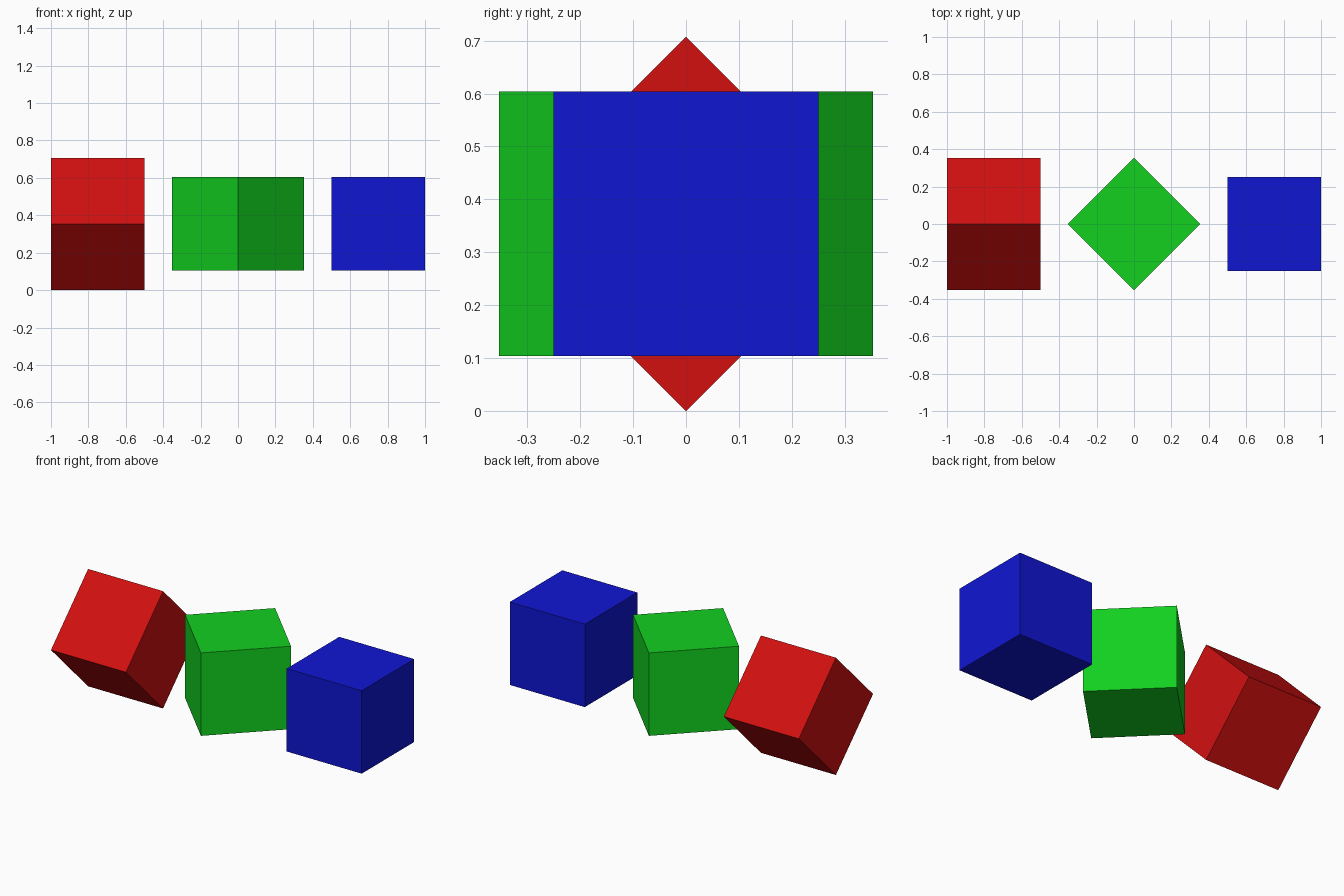
import bpy
import math

if "Cube" in bpy.data.objects:
    bpy.data.objects.remove(bpy.data.objects["Cube"])

SIDE = 0.5
SPACING = 0.75
HEIGHT = SIDE * math.sqrt(2) / 2  # tilted cube rests on its lower edge


def add_cube(name, x, rotation, color):
    bpy.ops.mesh.primitive_cube_add(size=SIDE, location=(x, 0, HEIGHT), rotation=rotation)
    cube = bpy.context.object
    cube.name = name
    mat = bpy.data.materials.new(name + "_material")
    mat.diffuse_color = (*color, 1)
    mat.use_nodes = True
    mat.node_tree.nodes["Principled BSDF"].inputs["Base Color"].default_value = mat.diffuse_color
    cube.data.materials.append(mat)


TURN = math.radians(45)

# Red cube tipped about x, green cube turned about z, blue cube square-on
add_cube("red_cube", -SPACING, (TURN, 0, 0), (0.65, 0.005, 0.005))
add_cube("green_cube", 0, (0, 0, TURN), (0.006, 0.63, 0.014))
add_cube("blue_cube", SPACING, (0, 0, 0), (0.005, 0.008, 0.65))
